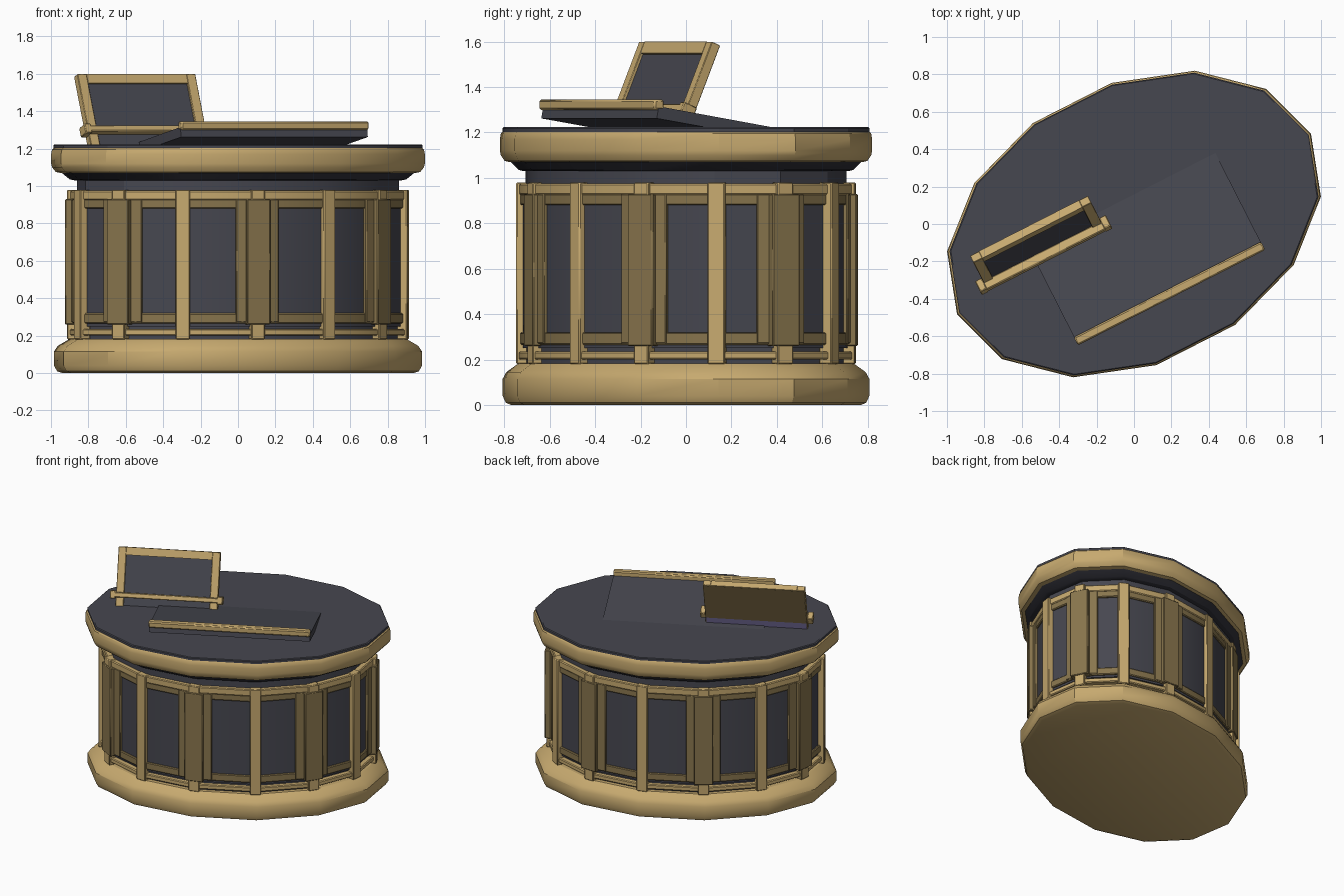
import bpy, bmesh
from math import cos, sin, pi, radians, atan2
from mathutils import Matrix, Vector

if "Cube" in bpy.data.objects:
    bpy.data.objects.remove(bpy.data.objects["Cube"])

N, A, B = 14, 1.062, 0.745              # sides and radii of the oval plan
TURN = Matrix.Rotation(radians(27), 4, 'Z')


def material(name, rgb):
    m = bpy.data.materials.new(name)
    m.diffuse_color = (*rgb, 1)
    m.use_nodes = True
    m.node_tree.nodes["Principled BSDF"].inputs["Base Color"].default_value = m.diffuse_color
    return m


GOLD = material("gold", (0.57, 0.40, 0.16))
BRONZE = material("bronze", (0.25, 0.18, 0.075))
SLATE = material("slate", (0.062, 0.063, 0.08))
DARK = material("dark_slate", (0.03, 0.03, 0.04))
LILAC = material("lilac", (0.30, 0.26, 0.55))


def finish(name, bm, mat, bevel=0):
    bm.transform(TURN)
    bmesh.ops.recalc_face_normals(bm, faces=bm.faces)
    for f in bm.faces:
        f.smooth = True
    for e in bm.edges:
        e.smooth = e.calc_face_angle(0) < radians(30)
    me = bpy.data.meshes.new(name)
    bm.to_mesh(me)
    bm.free()
    me.materials.append(mat)
    ob = bpy.data.objects.new(name, me)
    bpy.context.collection.objects.link(ob)
    if bevel:
        mod = ob.modifiers.new("bevel", 'BEVEL')
        mod.width, mod.segments = bevel, 1
    return ob


def point(k, s=1, z=0):
    t = 2 * pi * k / N
    return Vector((A * s * cos(t), B * s * sin(t), z))


def oval(name, profile, mat, hollow=False):
    """Sweep a (scale, z) profile round the 14-sided oval."""
    bm = bmesh.new()
    rings = [[bm.verts.new(point(k, s, z)) for k in range(N)] for s, z in profile]
    pairs = list(zip(rings, rings[1:]))
    if hollow:
        pairs.append((rings[-1], rings[0]))
    else:
        bm.faces.new(rings[0])
        bm.faces.new(rings[-1])
    for lo, hi in pairs:
        for k in range(N):
            j = (k + 1) % N
            bm.faces.new((lo[k], lo[j], hi[j], hi[k]))
    return finish(name, bm, mat)


def band(name, s0, s1, z0, z1, mat):
    c = 0.006
    return oval(name, [(s0, z0), (s1 - c, z0), (s1, z0 + c), (s1, z1 - c), (s1 - c, z1), (s0, z1)], mat, True)


def box(name, lo, hi, mat, M=Matrix(), bevel=0.005):
    lo, hi = Vector(lo), Vector(hi)
    bm = bmesh.new()
    bmesh.ops.create_cube(bm, size=1)
    bm.transform(M @ Matrix.Translation((lo + hi) / 2) @ Matrix.Diagonal((*(hi - lo), 1)))
    return finish(name, bm, mat, bevel)


# plinth, drum and oval top
oval("plinth", [(.94, 0), (.968, .01), (.985, .04), (.985, .115), (.965, .145), (.90, .183)], GOLD)
oval("drum", [(.862, .15), (.862, 1.05)], SLATE)
oval("drum_panels", [(.882, .25), (.882, .94)], SLATE)
oval("top_underside", [(.872, 1.03), (.90, 1.035), (.955, 1.08)], DARK)
oval("top_rim", [(.95, 1.07), (.975, 1.075), (.995, 1.10), (1, 1.12), (1, 1.17), (.995, 1.195), (.985, 1.205)], GOLD)
oval("top_surface", [(.987, 1.2), (.987, 1.218), (.98, 1.223)], SLATE)

# horizontal rails round the drum
band("lower_band", .85, .905, .20, .235, GOLD)
band("upper_band", .85, .902, .925, .975, GOLD)
band("panel_bottom_rail", .85, .896, .265, .32, BRONZE)
band("panel_top_rail", .85, .896, .88, .93, BRONZE)

# pilasters on every corner, wide posts and stiles on every second one
for k in range(N):
    t = 2 * pi * k / N
    p = point(k, .908)
    M = Matrix.Translation(p) @ Matrix.Rotation(atan2(sin(t) / B, cos(t) / A), 4, 'Z')
    box(f"pilaster_{k}", (-.06, -.038, .18), (0.002, .038, .98), GOLD, M)
    if k % 2 == 0:
        box(f"wide_post_{k}", (-.06, -.066, .26), (.010, .066, .93), BRONZE, M)
        for step in (-1, 1):
            start, d = point(k, .89), (point(k + step, .89) - point(k, .89)).normalized()
            S = Matrix.Translation(start + d * .085) @ Matrix.Rotation(atan2(d.y, d.x), 4, 'Z')
            box(f"stile_{k}_{step}", (-.035, -.012, .27), (.035, .012, .93), BRONZE, S)

# sloping desk board with a gold lip along its raised front edge
bm = bmesh.new()
side = [(.147, 1.222), (-.42, 1.315), (-.43, 1.262), (.14, 1.17)]
ends = [[bm.verts.new((u, v, z)) for v, z in side] for u in (-.56, .56)]
bm.faces.new(ends[0])
bm.faces.new(ends[1])
for i in range(4):
    j = (i + 1) % 4
    bm.faces.new((ends[0][i], ends[0][j], ends[1][j], ends[1][i]))
finish("desk_board", bm, SLATE)
box("desk_lip", (-.562, -.442, 1.30), (.562, -.393, 1.345), GOLD, bevel=.008)

# tilted screen: frame, recessed face, back and ledge
M = Matrix.Translation((-.505, .04, 1.21)) @ Matrix.Rotation(radians(-23), 4, 'X')
W, H, T, E = .354, .424, .045, .055
for s, label in ((-1, "left"), (1, "right")):
    a, b = sorted((s * W, s * (W - E)))
    box(f"screen_{label}_side", (a, 0, 0), (b, T, H), GOLD, M, .003)
    a, b = sorted((s * .392, s * .352))
    box(f"ledge_{label}_end", (a, -.04, .065), (b, .03, .12), GOLD, M)
box("screen_top", (-W + E, 0, H - E), (W - E, T, H), GOLD, M, 0)
box("screen_face", (-W + E, .014, 0), (W - E, .03, H - E), SLATE, M, 0)
box("screen_back", (-W + .005, .03, .09), (W - .005, T + .001, H - .005), BRONZE, M, 0)
box("screen_lower_back", (-W + .005, .03, .0), (W - .005, T + .001, .09), LILAC, M, 0)
box("ledge", (-.392, -.04, .075), (.392, .012, .11), GOLD, M)
